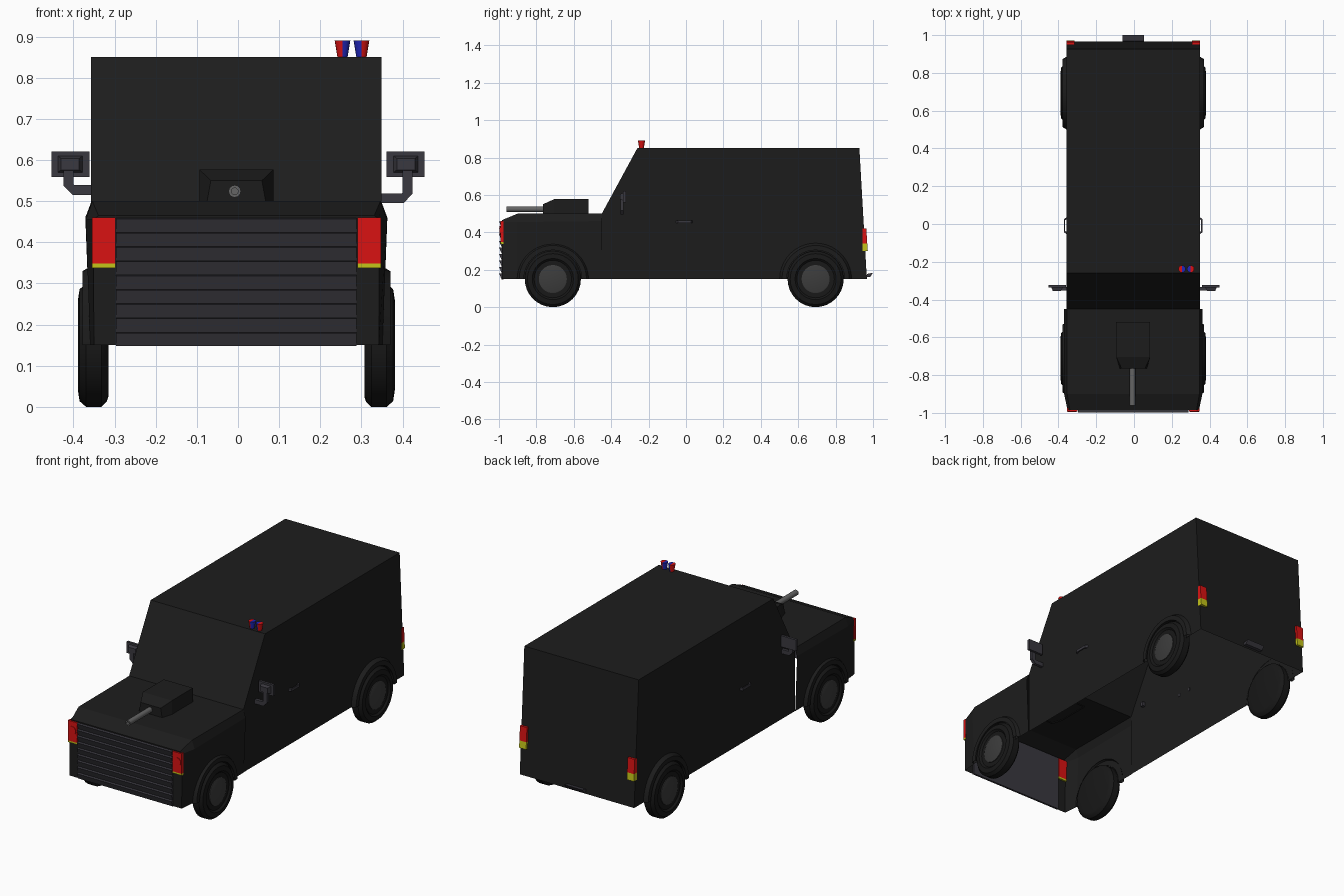
import bpy, bmesh, math
from mathutils import Vector

if "Cube" in bpy.data.objects:
    bpy.data.objects.remove(bpy.data.objects["Cube"])

CX = -0.004  # body centre line


def material(name, rgb):
    m = bpy.data.materials.new(name)
    m.diffuse_color = (*rgb, 1)
    m.use_nodes = True
    m.node_tree.nodes["Principled BSDF"].inputs["Base Color"].default_value = m.diffuse_color
    return m


BLACK = material("black_paint", (0.012, 0.012, 0.012))
RUBBER = material("rubber", (0.009, 0.009, 0.009))
TRIM = material("trim_grey", (0.042, 0.04, 0.05))
RIM = material("rim_grey", (0.045, 0.045, 0.045))
STEEL = material("steel", (0.13, 0.13, 0.13))
RED = material("red", (0.7, 0.006, 0.006))
BLUE = material("blue", (0.015, 0.02, 0.5))
YELLOW = material("yellow", (0.55, 0.55, 0.01))


def make(name, verts, faces, mat, smooth=False):
    bm = bmesh.new()
    vs = [bm.verts.new(v) for v in verts]
    for f in faces:
        bm.faces.new([vs[i] for i in f])
    bmesh.ops.remove_doubles(bm, verts=bm.verts, dist=1e-5)
    bmesh.ops.recalc_face_normals(bm, faces=bm.faces)
    me = bpy.data.meshes.new(name)
    bm.to_mesh(me)
    bm.free()
    ob = bpy.data.objects.new(name, me)
    bpy.context.collection.objects.link(ob)
    me.materials.append(mat)
    if smooth:
        bpy.ops.object.select_all(action='DESELECT')
        ob.select_set(True)
        bpy.context.view_layer.objects.active = ob
        bpy.ops.object.shade_smooth_by_angle(angle=math.radians(30))
    return ob


def loft(name, rings, mat, caps=(True, True), closed=True, smooth=False):
    n = len(rings[0])
    verts = [v for r in rings for v in r]
    faces = [(k * n + i, k * n + (i + 1) % n, (k + 1) * n + (i + 1) % n, (k + 1) * n + i)
             for k in range(len(rings) - 1) for i in range(n if closed else n - 1)]
    if caps[0]:
        faces.append(tuple(range(n)))
    if caps[1]:
        faces.append(tuple(range(len(verts) - n, len(verts))))
    return make(name, verts, faces, mat, smooth)


def extrude_x(name, profile, x0, x1, mat):
    return loft(name, [[(x, y, z) for y, z in profile] for x in (x0, x1)], mat)


def box(name, x, y, z, mat):
    return extrude_x(name, [(y[0], z[0]), (y[1], z[0]), (y[1], z[1]), (y[0], z[1])], x[0], x[1], mat)


def lathe_x(name, profile, s, y, z, mat, a0=0.0, a1=2 * math.pi, n=32):
    """Revolve (radius, x) points about an axis parallel to x."""
    full = a1 - a0 > 6.28
    count = n if full else n + 1
    rings = []
    for r, x in profile:
        rings.append([(CX + s * x, y + r * math.cos(a0 + (a1 - a0) * i / n),
                       z + r * math.sin(a0 + (a1 - a0) * i / n)) for i in range(count)])
    return loft(name, rings, mat, (full, full), full, True)


def tube(name, pts, rx, rz, mat):
    """Square-section bar along a path in the x-z plane."""
    rings = []
    for i, p in enumerate(pts):
        a, b = Vector(pts[max(i - 1, 0)]), Vector(pts[min(i + 1, len(pts) - 1)])
        d = (b - a).normalized()
        nrm = Vector((-d.y, d.x)) * rz
        c = Vector(p)
        rings.append([(c.x + k * nrm.x, y, c.y + k * nrm.y)
                      for k, y in ((1, rx[0]), (1, rx[1]), (-1, rx[1]), (-1, rx[0]))])
    return loft(name, rings, mat)


# Cabin shell: open underneath and towards the engine bay
W = 0.353
prof = [(-0.45, 0.15), (-0.45, 0.5), (-0.26, 0.85), (0.927, 0.85), (0.967, 0.15)]
cv = [(CX + s * W, y, z) for s in (1, -1) for y, z in prof]
make("cabin", cv, [(0, 1, 2, 3, 4), (5, 6, 7, 8, 9), (1, 2, 7, 6), (2, 3, 8, 7), (3, 4, 9, 8)], BLACK)

# Bonnet shell: open underneath and at the back, front closed
rings = []
for y, half in ((-0.45, ((0.352, 0.5), (0.367, 0.46), (0.355, 0.15))),
                (-0.90, ((0.35, 0.5), (0.366, 0.455), (0.355, 0.15))),
                (-0.985, ((0.335, 0.465), (0.348, 0.455), (0.346, 0.15)))):
    rings.append([(CX - x, y, z) for x, z in reversed(half)] + [(CX + x, y, z) for x, z in half])
loft("bonnet", rings, BLACK, (False, True), False)

# Grille slats
step = 0.312 / 9
for i in range(9):
    zt = 0.46 - i * step
    extrude_x("grille_slat", [(-0.975, zt), (-0.999, zt - 0.003), (-0.986, zt - step), (-0.975, zt - step)],
              CX - 0.292, CX + 0.292, TRIM)

for s in (1, -1):
    # Wheels and arches
    for y in (-0.712, 0.693):
        lathe_x("tyre", [(0.125, 0.311), (0.137, 0.315), (0.15, 0.328), (0.15, 0.365), (0.136, 0.381),
                         (0.11, 0.385), (0.1, 0.376), (0.075, 0.376)], s, y, 0.15, RUBBER)
        lathe_x("wheel_hub", [(0.075, 0.37), (0.075, 0.38), (0.07, 0.382)], s, y, 0.15, RIM)
        lathe_x("wheel_arch", [(0.193, 0.352), (0.18, 0.374), (0.155, 0.374), (0.155, 0.352)],
                s, y, 0.15, BLACK, 0, math.pi, 20)

    # Front lamps
    xs = sorted((CX + s * 0.294, CX + s * 0.351))
    box("front_lamp", xs, (-0.993, -0.975), (0.348, 0.46), RED)
    box("front_marker", xs, (-0.992, -0.975), (0.338, 0.348), YELLOW)
    lens = [[(CX + s * 0.324 + 0.023 * math.cos(t * math.pi / 10), y, 0.41 + 0.023 * math.sin(t * math.pi / 10))
             for t in range(20)] for y in (-0.99, -0.996)]
    loft("front_lamp_lens", lens, RED)

    # Rear lamps
    xs = sorted((CX + s * 0.311, CX + s * 0.354))
    extrude_x("rear_lamp", [(0.945, 0.34), (0.969, 0.34), (0.964, 0.42), (0.945, 0.42)], *xs, RED)
    extrude_x("rear_marker", [(0.945, 0.3), (0.972, 0.3), (0.969, 0.34), (0.945, 0.34)], *xs, YELLOW)

    # Door handle: grip bar on two angled ends
    o = CX + s * 0.35
    hp = [(0, -0.056), (0.016, -0.044), (0.016, 0.027), (0, 0.037),
          (0, 0.025), (0.01, 0.02), (0.01, -0.037), (0, -0.044)]
    loft("door_handle", [[(o + s * x, y, z) for x, y in hp] for z in (0.449, 0.464)], TRIM)

    # Wing mirror: arm, plate and stepped housing
    za = 0.507 if s > 0 else 0.527
    path = [(s * 0.34, za), (s * 0.4, za), (s * 0.412, za + 0.012), (s * 0.412, 0.6)]
    tube("mirror_arm", path, (-0.351, -0.334), 0.012, TRIM)
    box("mirror_plate", sorted((s * 0.361, s * 0.453)), (-0.336, -0.322), (0.559, 0.621), TRIM)
    hc = s * 0.408
    loft("mirror_housing", [[(hc - w, y, 0.59 - h), (hc + w, y, 0.59 - h), (hc + w, y, 0.59 + h), (hc - w, y, 0.59 + h)]
                            for y, w, h in ((-0.336, 0.03, 0.02), (-0.354, 0.022, 0.014))], TRIM)

# Rear step
extrude_x("rear_step", [(0.96, 0.162), (0.985, 0.162), (1.0, 0.184), (0.97, 0.178)], CX - 0.056, CX + 0.056, TRIM)

# Gun housing on the bonnet, open underneath
rings = [[(CX - b, y, 0.495), (CX - t, y, z), (CX + t, y, z), (CX + b, y, 0.495)]
         for y, b, t, z in ((-0.52, 0.09, 0.09, 0.577), (-0.705, 0.09, 0.09, 0.577), (-0.765, 0.072, 0.062, 0.55))]
loft("gun_housing", rings, BLACK, closed=False)

# Gun barrel with a hollow muzzle
bar = [[(CX - 0.004 + r * math.cos(i * math.pi / 8), y, 0.524 + r * math.sin(i * math.pi / 8)) for i in range(16)]
       for r, y in ((0.015, -0.75), (0.015, -0.96), (0.008, -0.96), (0.008, -0.9))]
loft("gun_barrel", bar, STEEL, smooth=True)

# Roof beacons: two flared lamps, each half red and half blue
for x, cols in ((0.254, (RED, BLUE)), (0.3, (BLUE, RED))):
    for a0, mat in ((math.pi / 2, cols[0]), (-math.pi / 2, cols[1])):
        loft("roof_beacon", [[(x + r * math.cos(a0 + i * math.pi / 8), -0.238 + r * math.sin(a0 + i * math.pi / 8), z)
                              for i in range(9)] for r, z in ((0.012, 0.848), (0.019, 0.89))], mat, smooth=True)
